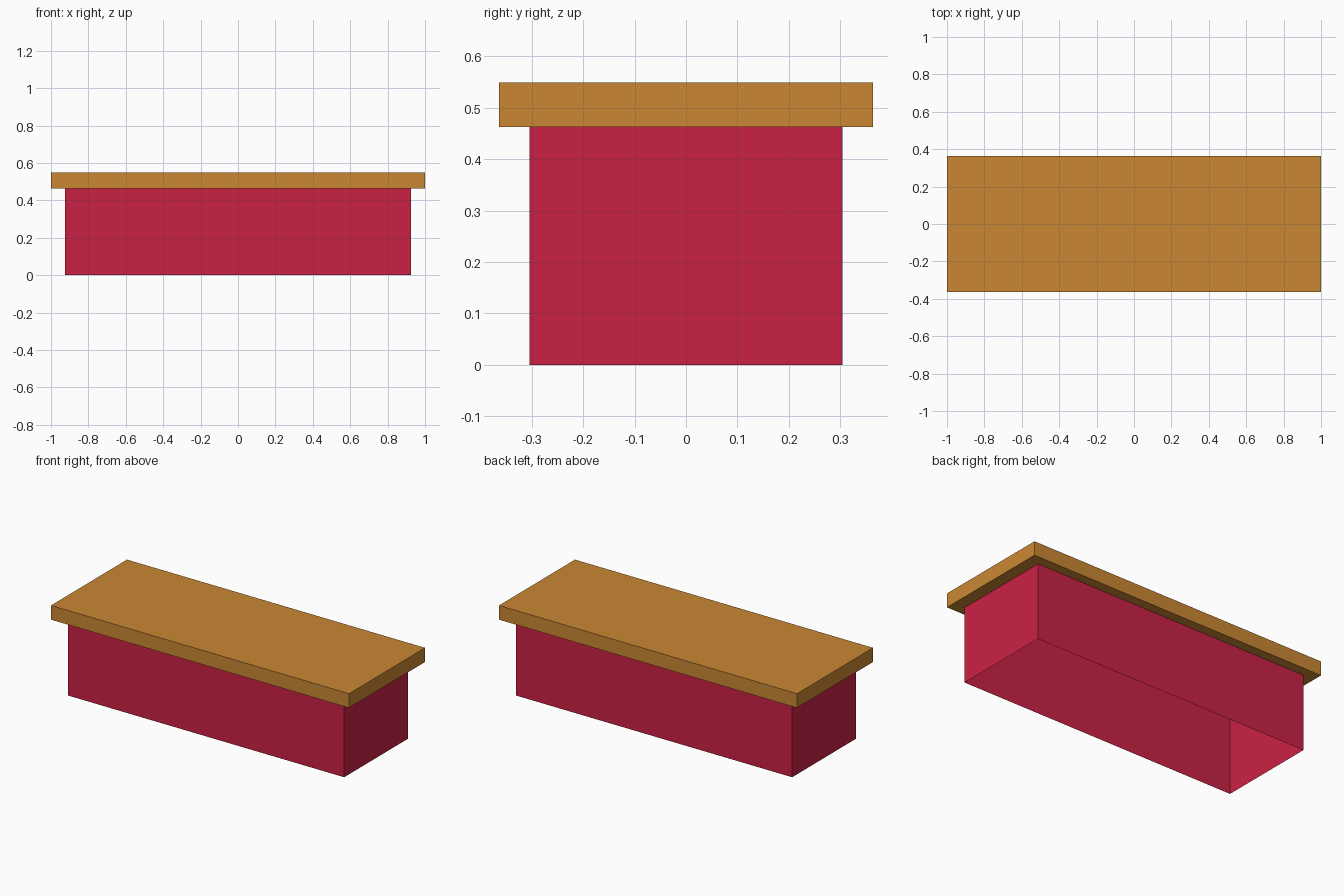
import bpy
import bmesh

if "Cube" in bpy.data.objects:
    bpy.data.objects.remove(bpy.data.objects["Cube"])


def material(name, rgb):
    m = bpy.data.materials.new(name)
    m.diffuse_color = (*rgb, 1.0)
    m.use_nodes = True
    m.node_tree.nodes["Principled BSDF"].inputs["Base Color"].default_value = m.diffuse_color
    return m


def box(name, half_x, half_y, z0, z1, mat, open_ends=False):
    bm = bmesh.new()
    bmesh.ops.create_cube(bm, size=2.0)
    for v in bm.verts:
        v.co = (v.co.x * half_x, v.co.y * half_y, z1 if v.co.z > 0 else z0)
    bm.normal_update()
    if open_ends:
        ends = [f for f in bm.faces if abs(f.normal.z) > 0.9]
        bmesh.ops.delete(bm, geom=ends, context='FACES_ONLY')
    mesh = bpy.data.meshes.new(name)
    bm.to_mesh(mesh)
    bm.free()
    mesh.materials.append(mat)
    obj = bpy.data.objects.new(name, mesh)
    bpy.context.collection.objects.link(obj)
    return obj


red = material("crimson_cloth", (0.59, 0.0155, 0.059))
wood = material("golden_wood", (0.59, 0.243, 0.034))

# Hollow base: four thin walls, open underneath
box("base_walls", 0.926, 0.305, 0.0, 0.463, red, open_ends=True)

# Overhanging top slab
box("top_slab", 1.0, 0.364, 0.463, 0.549, wood)
